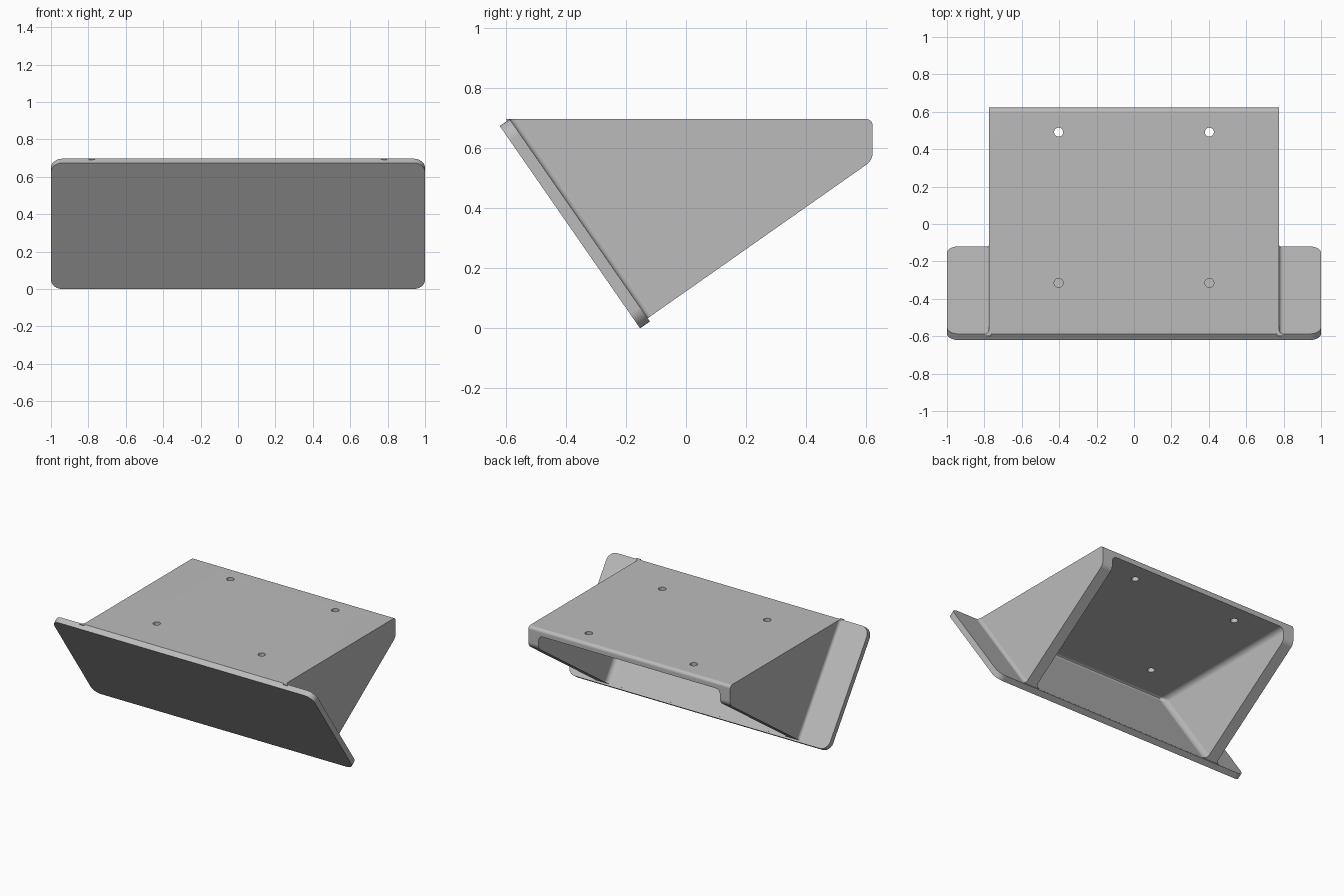
import bpy, bmesh, math
from mathutils import Matrix, Vector

if "Cube" in bpy.data.objects:
    bpy.data.objects.remove(bpy.data.objects["Cube"])

# Main dimensions
PLATE_LEN, PLATE_T, TOP = 0.82, 0.04, 0.697
BODY_X, WALL, ROOF = 0.775, 0.078, 0.047
UP = Vector((0, -0.570, 0.822)).normalized()      # along the plate
INWARD = Vector((0, UP.z, -UP.y))                 # into the enclosure
BASE = Vector((0, -0.153, 0))                     # outer lower edge of the plate

mat = bpy.data.materials.new("plain_grey")
mat.use_nodes = True
mat.diffuse_color = (0.5, 0.5, 0.5, 1)
mat.node_tree.nodes["Principled BSDF"].inputs["Base Color"].default_value = (0.5, 0.5, 0.5, 1)


def frame(x, y, z, origin):
    """Matrix with the given axes and origin."""
    return Matrix([(*row, o) for row, o in zip(zip(x, y, z), origin)] + [(0, 0, 0, 1)])


def on_plate(x, s, n=0):
    return BASE + Vector((x, 0, 0)) + UP * s + INWARD * n


def plate_frame(x, s):
    return frame((1, 0, 0), UP, INWARD, on_plate(x, s))


def side_frame(x):
    return frame((0, 1, 0), (0, 0, 1), (1, 0, 0), (x, 0, 0))


def rounded(corners, radii, steps=6):
    """Convex outline with each corner rounded by a tangent arc."""
    out = []
    for i, (corner, r) in enumerate(zip(corners, radii)):
        p = Vector(corner)
        a = (Vector(corners[i - 1]) - p).normalized()
        b = (Vector(corners[(i + 1) % len(corners)]) - p).normalized()
        if r == 0:
            out.append(p)
            continue
        half = a.angle(b) / 2
        centre = p + (a + b).normalized() * (r / math.sin(half))
        start = p + a * (r / math.tan(half)) - centre
        end = p + b * (r / math.tan(half)) - centre
        sweep = math.pi - 2 * half
        for k in range(steps + 1):
            t = k / steps
            out.append(centre + (start * math.sin((1 - t) * sweep)
                                 + end * math.sin(t * sweep)) / math.sin(sweep))
    return out


def box_outline(w, h, r):
    return rounded([(-w / 2, -h / 2), (w / 2, -h / 2), (w / 2, h / 2), (-w / 2, h / 2)], [r] * 4)


def circle(r, n=32):
    return [(r * math.cos(math.tau * k / n), r * math.sin(math.tau * k / n)) for k in range(n)]


def prism(name, outline, z0, z1, matrix, bevel=0, clip_top=False):
    bm = bmesh.new()
    face = bm.faces.new([bm.verts.new((p[0], p[1], z0)) for p in outline])
    ext = bmesh.ops.extrude_face_region(bm, geom=[face])["geom"]
    bmesh.ops.translate(bm, vec=(0, 0, z1 - z0),
                        verts=[g for g in ext if isinstance(g, bmesh.types.BMVert)])
    bm.transform(matrix)
    bmesh.ops.recalc_face_normals(bm, faces=bm.faces)
    if bevel:
        bmesh.ops.bevel(bm, geom=bm.edges[:], offset=bevel, segments=6,
                        profile=0.5, affect='EDGES')
    if clip_top:
        cut = bmesh.ops.bisect_plane(bm, geom=bm.verts[:] + bm.edges[:] + bm.faces[:],
                                     plane_co=(0, 0, TOP), plane_no=(0, 0, 1), clear_outer=True)
        bmesh.ops.holes_fill(bm, edges=[g for g in cut["geom_cut"]
                                        if isinstance(g, bmesh.types.BMEdge)])
        bmesh.ops.recalc_face_normals(bm, faces=bm.faces)
    mesh = bpy.data.meshes.new(name)
    bm.to_mesh(mesh)
    bm.free()
    mesh.materials.append(mat)
    obj = bpy.data.objects.new(name, mesh)
    bpy.context.collection.objects.link(obj)
    return obj


def combine(target, other, operation):
    """Apply a boolean and discard the helper."""
    mod = target.modifiers.new("boolean", 'BOOLEAN')
    mod.operation, mod.solver, mod.object = operation, 'EXACT', other
    bpy.context.view_layer.objects.active = target
    bpy.ops.object.modifier_apply(modifier=mod.name)
    bpy.data.objects.remove(other)


# Wedge housing, tucked slightly into the plate
foot = on_plate(0, 0.013, 0.02)
head = on_plate(0, PLATE_LEN, 0.02)
lip = on_plate(0, PLATE_LEN, PLATE_T)
outline = rounded([(foot.y, foot.z), (0.622, 0.56), (0.622, TOP), (lip.y, TOP), (head.y, head.z)],
                  [0, 0.05, 0.022, 0, 0])
bracket = prism("sloped_mounting_bracket", outline, -BODY_X, BODY_X, side_frame(0))

# Tilted front plate with rounded corners
plate = prism("front_plate", box_outline(2, PLATE_LEN, 0.06), 0, PLATE_T,
              plate_frame(0, PLATE_LEN / 2))
combine(bracket, plate, 'UNION')

# Small fillets where the side walls meet the plate
r, sink = 0.022, 0.01
arc = [(r - r * math.sin(a), r - r * math.cos(a))
       for a in (math.pi / 2 * k / 6 for k in range(7))]
for side in (-1, 1):
    m = frame((side, 0, 0), INWARD, UP, on_plate(side * BODY_X, 0, PLATE_T))
    strip = prism("fillet", [(-sink, -sink), (r, -sink)] + arc + [(-sink, r)],
                  0.0135, PLATE_LEN + 0.01, m, clip_top=True)
    combine(bracket, strip, 'UNION')

# Hollow interior, open below and behind
ceiling = TOP - ROOF
low = on_plate(0, -0.3, PLATE_T + 0.0003)
high = low + UP * ((ceiling - low.z) / UP.z)
inner = BODY_X - WALL
cavity = prism("cavity", [(low.y, low.z), (1, low.z), (1, ceiling), (high.y, ceiling)],
               -inner, inner, side_frame(0), bevel=0.035)
combine(bracket, cavity, 'DIFFERENCE')

# Cable openings in the plate and in the left wall
combine(bracket, prism("plate_opening", box_outline(0.14, 0.266, 0.04), -0.05, 0.09,
                       plate_frame(0.505, 0.444)), 'DIFFERENCE')
wall_m = side_frame(BODY_X) @ Matrix.Translation((0, 0.495, 0))
combine(bracket, prism("wall_opening", box_outline(0.27, 0.138, 0.04), -0.15, 0.1, wall_m),
        'DIFFERENCE')

# Screw holes in the plate corners and the roof
for x in (-1, 1):
    for s in (-1, 1):
        m = plate_frame(x * 0.9, PLATE_LEN / 2 + s * 0.336)
        combine(bracket, prism("plate_hole", circle(0.024), -0.05, 0.09, m), 'DIFFERENCE')
        m = Matrix.Translation((x * 0.403, 0.088 + s * 0.403, TOP))
        combine(bracket, prism("roof_hole", circle(0.024), -0.12, 0.05, m), 'DIFFERENCE')

# Smooth fillets, crisp edges
bpy.ops.object.select_all(action='DESELECT')
bracket.select_set(True)
bpy.context.view_layer.objects.active = bracket
bpy.ops.object.shade_smooth_by_angle(angle=math.radians(30))
weighted = bracket.modifiers.new("weighted_normals", 'WEIGHTED_NORMAL')
weighted.keep_sharp = True
